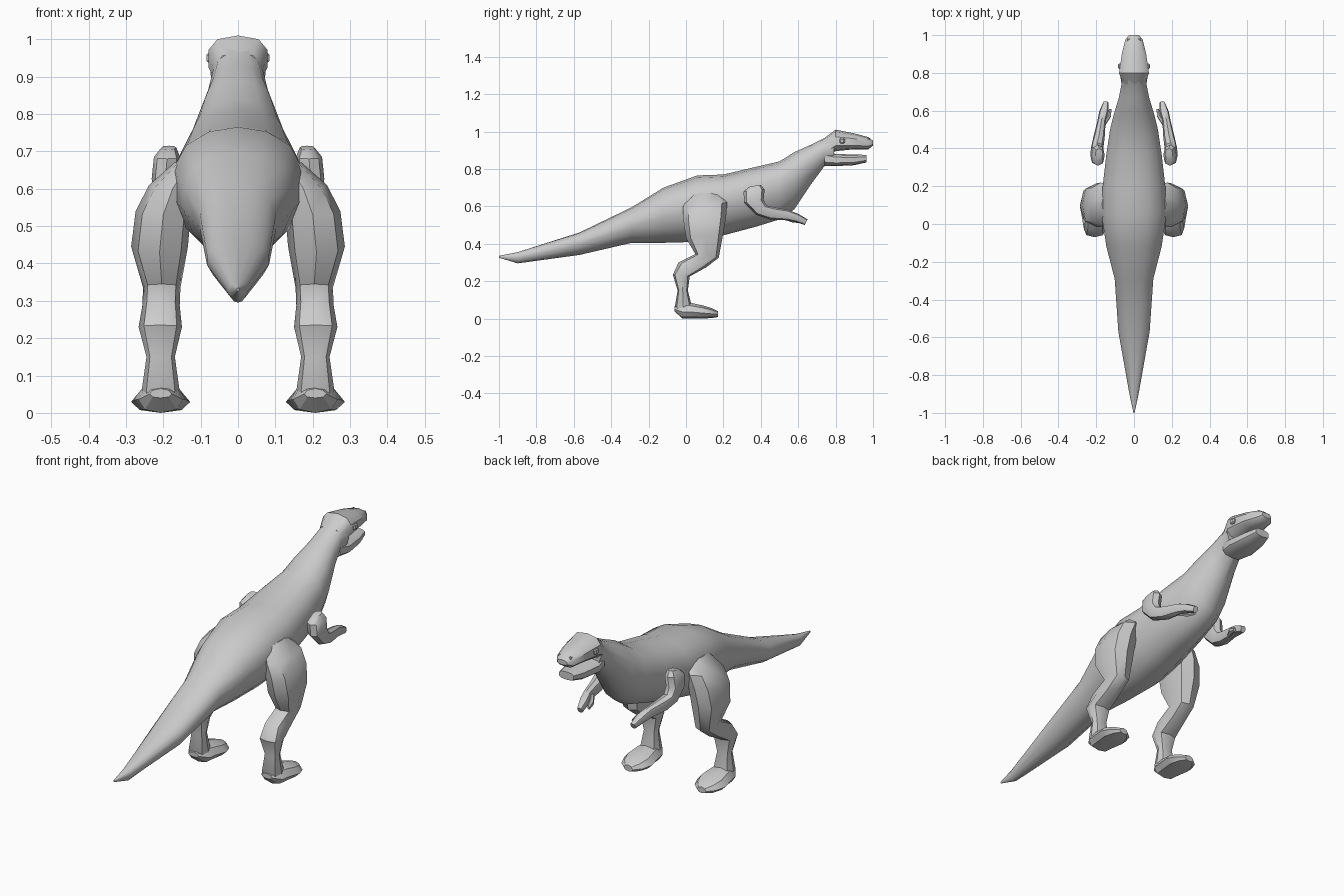
import bpy, bmesh, math
from mathutils import Vector

cube = bpy.data.objects.get("Cube")
if cube:
    bpy.data.objects.remove(cube, do_unlink=True)

hide = bpy.data.materials.new("plain_grey")
hide.use_nodes = True
GREY = (0.6, 0.6, 0.6, 1)
hide.diffuse_color = GREY
hide.node_tree.nodes["Principled BSDF"].inputs["Base Color"].default_value = GREY


def finish(obj, mirror, angle):
    obj.data.materials.append(hide)
    if mirror:
        mod = obj.modifiers.new("Mirror", 'MIRROR')
        mod.use_mirror_merge = False
    bpy.ops.object.select_all(action='DESELECT')
    obj.select_set(True)
    bpy.context.view_layer.objects.active = obj
    bpy.ops.object.shade_smooth_by_angle(angle=math.radians(angle))


def loft(name, rows, sides=8, mirror=False, wide=0.5, power=1.0, angle=40):
    """Skin rings; each row is y0, z0, y1, z1 (ring ends), centre x, half width."""
    bm = bmesh.new()
    rings = []
    for y0, z0, y1, z1, xc, hw in rows:
        ring = []
        for i in range(sides):
            a = math.tau * i / sides
            c, s = math.cos(a), math.sin(a)
            c = math.copysign(abs(c) ** power, c)
            s = math.copysign(abs(s) ** power, s)
            g = 0.5 + 0.5 * c + (wide - 0.5) * (1 - c * c)
            ring.append(bm.verts.new((xc + hw * s, y0 + (y1 - y0) * g, z0 + (z1 - z0) * g)))
        rings.append(ring)
    for lo, hi in zip(rings, rings[1:]):
        for i in range(sides):
            j = (i + 1) % sides
            bm.faces.new((lo[i], lo[j], hi[j], hi[i]))
    bm.faces.new(rings[0])
    bm.faces.new(rings[-1])
    bmesh.ops.recalc_face_normals(bm, faces=bm.faces)
    mesh = bpy.data.meshes.new(name)
    bm.to_mesh(mesh)
    bm.free()
    obj = bpy.data.objects.new(name, mesh)
    bpy.context.collection.objects.link(obj)
    finish(obj, mirror, angle)
    return obj


def upright(stations):
    """Vertical rings on the centre line from y, bottom, top, half width."""
    return [(y, lo, y, hi, 0, hw) for y, lo, hi, hw in stations]


# Tail, trunk and neck in one skin
loft("body", upright([
    (-1.0, .325, .335, .003), (-.9, .295, .355, .025), (-.57, .34, .46, .085),
    (-.29, .405, .595, .105), (-.12, .405, .70, .15), (.06, .41, .765, .178),
    (.2, .445, .77, .17), (.37, .49, .81, .15), (.5, .53, .84, .13),
    (.58, .585, .89, .11), (.67, .72, .93, .082), (.74, .815, .965, .068),
    (.79, .82, 1.0, .075)]), sides=14, wide=.58)

# Head: skull with snout, and lower jaw
loft("upper_head", upright([
    (.74, .86, .965, .062), (.8, .895, 1.01, .082), (.9, .905, .99, .067),
    (.975, .905, .97, .048), (1.0, .925, .95, .028)]), sides=10, power=.75, wide=.45)
loft("lower_jaw", upright([
    (.74, .815, .895, .06), (.8, .815, .88, .074), (.9, .82, .877, .06),
    (.965, .835, .875, .042)]), sides=10, power=.65)

# Eyes and nostrils as small raised blocks
for name, spot, size in (("eyes", (.07, .835, .95), .028), ("nostrils", (.03, .975, .958), .014)):
    bm = bmesh.new()
    bmesh.ops.create_cube(bm, size=size)
    bmesh.ops.bevel(bm, geom=bm.edges[:], offset=size * .2, segments=1, affect='EDGES')
    bmesh.ops.translate(bm, verts=bm.verts, vec=Vector(spot))
    mesh = bpy.data.meshes.new(name)
    bm.to_mesh(mesh)
    bm.free()
    block = bpy.data.objects.new(name, mesh)
    bpy.context.collection.objects.link(block)
    finish(block, True, 30)

# Legs from hip to ankle
loft("legs", [
    (.03, .67, .18, .67, .13, .04), (-.015, .60, .22, .62, .175, .063),
    (-.015, .53, .215, .55, .20, .074), (0, .43, .20, .46, .21, .076),
    (.05, .345, .175, .325, .204, .05), (-.04, .30, .11, .275, .206, .05),
    (-.07, .235, .02, .225, .208, .058), (-.045, .15, .01, .15, .207, .038),
    (-.06, .06, .03, .07, .207, .05), (-.03, .01, .03, .03, .207, .045)],
    mirror=True, power=.8)

# Feet: flat wedges ending in a blunt toe
loft("feet", [
    (-.062, .04, -.062, .065, .207, .03), (-.02, 0, -.02, .085, .207, .06),
    (.02, 0, .02, .085, .207, .066), (.09, 0, .09, .07, .207, .079),
    (.14, .003, .14, .055, .207, .06), (.17, .008, .17, .04, .207, .025)],
    mirror=True, wide=.42, angle=30)

# Arms from shoulder to hand, with a short thumb
loft("arms", [
    (.34, .705, .40, .715, .185, .02), (.308, .68, .42, .69, .19, .035),
    (.31, .62, .415, .635, .195, .036), (.375, .555, .43, .605, .195, .033),
    (.45, .53, .47, .595, .185, .03), (.54, .525, .55, .58, .172, .022),
    (.59, .515, .60, .56, .16, .024), (.635, .50, .65, .53, .15, .014)],
    mirror=True, power=.85)
loft("thumbs", [
    (.52, .53, .53, .565, .165, .016), (.565, .515, .575, .55, .135, .014),
    (.605, .51, .61, .53, .125, .007)], sides=6, mirror=True)
